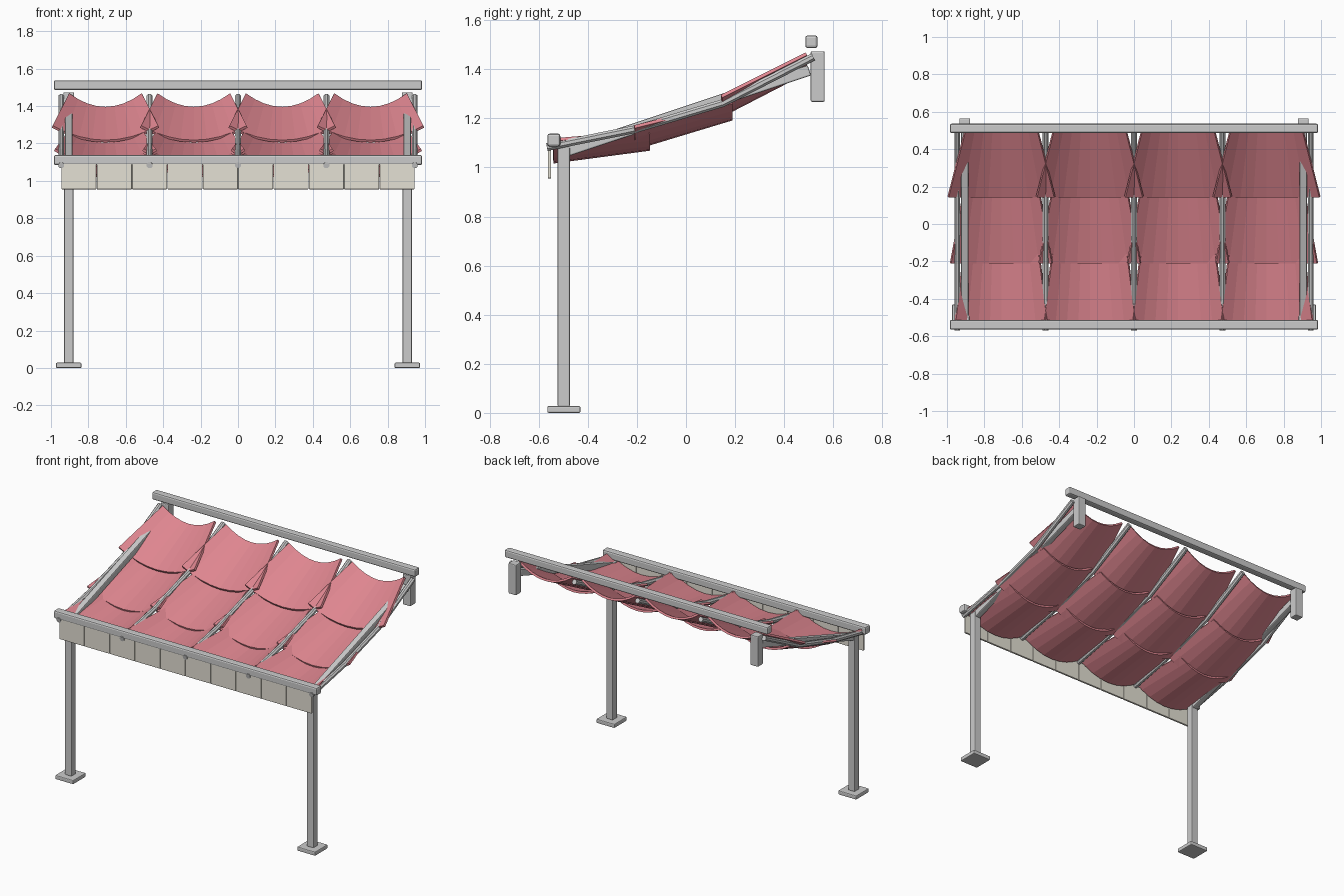
import bpy, bmesh, math
from mathutils import Vector

if "Cube" in bpy.data.objects:
    bpy.data.objects.remove(bpy.data.objects["Cube"])


def material(name, rgb):
    m = bpy.data.materials.new(name)
    m.diffuse_color = (*rgb, 1)
    m.use_nodes = True
    m.node_tree.nodes["Principled BSDF"].inputs["Base Color"].default_value = m.diffuse_color
    return m


PINK = material("pink_cloth", (0.74, 0.24, 0.28))
CREAM = material("cream_cloth", (0.78, 0.75, 0.66))


def make(name, bm, mat=None, bevel=0.0):
    bmesh.ops.recalc_face_normals(bm, faces=bm.faces)
    me = bpy.data.meshes.new(name)
    bm.to_mesh(me)
    bm.free()
    ob = bpy.data.objects.new(name, me)
    bpy.context.collection.objects.link(ob)
    if mat:
        me.materials.append(mat)
    if bevel:
        b = ob.modifiers.new("bevel", 'BEVEL')
        b.width, b.segments = bevel, 2
    return ob


def box(name, x, y, z, mat=None, bevel=0.006):
    """Box from (min, max) ranges."""
    bm = bmesh.new()
    bmesh.ops.create_cube(bm, size=1)
    for v in bm.verts:
        v.co = [(r[0] + r[1]) / 2 + c * (r[1] - r[0]) for r, c in zip((x, y, z), v.co)]
    return make(name, bm, mat, bevel)


def tube(name, pts, r, sides=8):
    """Polyline tube in the yz plane with flat caps."""
    bm = bmesh.new()
    rings = []
    for i, p in enumerate(pts):
        d = (Vector(pts[min(i + 1, len(pts) - 1)]) - Vector(pts[max(i - 1, 0)])).normalized()
        up = Vector((1, 0, 0)).cross(d)
        ring = []
        for k in range(sides):
            a = 2 * math.pi * (k + 0.5) / sides
            ring.append(bm.verts.new(Vector(p) + Vector((r * math.cos(a), 0, 0)) + up * r * math.sin(a)))
        rings.append(ring)
    for a, b in zip(rings, rings[1:]):
        for k in range(sides):
            j = (k + 1) % sides
            bm.faces.new((a[k], a[j], b[j], b[k]))
    bm.faces.new(rings[0])
    bm.faces.new(rings[-1])
    return make(name, bm)


def cloth(name, cx, upper, lower, n=8):
    """Sagging panel between two end sections (y, half width, edge z, centre z)."""
    bm = bmesh.new()
    rows = []
    for y, w, ze, zc in (upper, lower):
        rows.append([bm.verts.new((cx + w * t, y, zc + (ze - zc) * t * t))
                     for t in [2 * i / n - 1 for i in range(n + 1)]])
    for i in range(n):
        bm.faces.new((rows[0][i], rows[0][i + 1], rows[1][i + 1], rows[1][i]))
    ob = make(name, bm, PINK)
    s = ob.modifiers.new("thickness", 'SOLIDIFY')
    s.thickness, s.offset = 0.014, 0


# long beams
box("front_beam", (-0.985, 0.985), (-0.565, -0.512), (1.085, 1.138), bevel=0.01)
box("back_beam", (-0.985, 0.985), (0.486, 0.536), (1.486, 1.538), bevel=0.01)

# posts, feet, wall brackets and side braces
for side, s in (("left", -1), ("right", 1)):
    x = 0.905 * s
    box(side + "_post", (x - 0.025, x + 0.025), (-0.523, -0.473), (0.025, 1.085))
    box(side + "_foot", (x - 0.068, x + 0.068), (-0.565, -0.43), (0, 0.028))
    box(side + "_bracket", (x - 0.029, x + 0.029), (0.508, 0.565), (1.267, 1.473))
    brace = box(side + "_brace", (-0.02, 0.02), (-0.53, 0.53), (-0.022, 0.022))
    brace.location = (x, 0.0, 1.228)
    brace.rotation_euler.x = math.atan2(0.34, 1.02)

# bent rafters
BAY = 0.4725
for i in range(5):
    x = (i - 2) * BAY
    tube(f"rafter_{i + 1}", [(x, -0.567, 1.083), (x, -0.21, 1.155), (x, 0.15, 1.262), (x, 0.518, 1.45)], 0.017)

# flared overlapping canopy panels
ROWS = [((0.49, 0.197, 1.463, 1.39), (0.145, 0.285, 1.29, 1.212)),
        ((0.187, 0.20, 1.265, 1.198), (-0.21, 0.272, 1.166, 1.078)),
        ((-0.148, 0.20, 1.145, 1.075), (-0.54, 0.25, 1.113, 1.023))]
for b in range(4):
    for r, (up, low) in enumerate(ROWS):
        cloth(f"canopy_panel_{b + 1}_{r + 1}", (b - 1.5) * BAY, up, low)

# front valance strips
W = 0.189
for i in range(10):
    x = -0.945 + W * i
    box(f"valance_{i + 1}", (x + 0.001, x + W - 0.001), (-0.563, -0.549), (0.955, 1.095), CREAM, 0.003)
